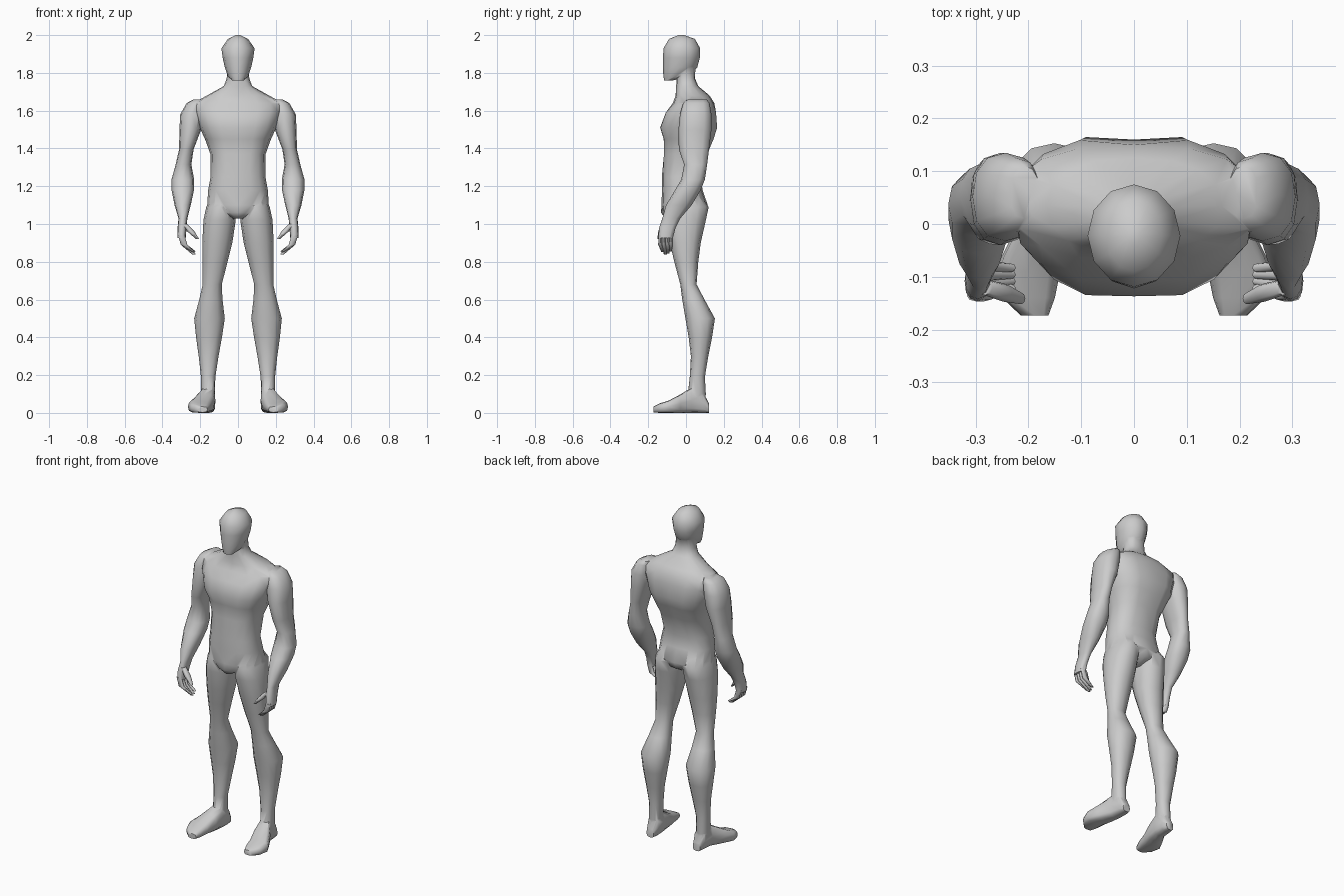
import bpy, bmesh, math


def spow(v, p):
    return math.copysign(abs(v) ** p, v)


def loft(name, rings, n=12, e=2.0, axis='z'):
    """Closed loft; ring = (position, low1, high1, low2, high2) across the axis."""
    bm = bmesh.new()
    loops = []
    for t, a0, a1, b0, b1 in rings:
        loop = []
        for i in range(n):
            ang = 2 * math.pi * i / n
            c, s = math.cos(ang), math.sin(ang)
            c = 0 if abs(c) < 1e-6 else c
            s = 0 if abs(s) < 1e-6 else s
            a = (a0 + a1) / 2 + (a1 - a0) / 2 * spow(c, 2 / e)
            b = (b0 + b1) / 2 + (b1 - b0) / 2 * spow(s, 2 / e)
            loop.append(bm.verts.new((a, b, t) if axis == 'z' else (a, t, b)))
        loops.append(loop)
    for p, q in zip(loops, loops[1:]):
        for i in range(n):
            j = (i + 1) % n
            bm.faces.new((p[i], p[j], q[j], q[i]))
    bm.faces.new(loops[0][::-1])
    bm.faces.new(loops[-1])
    bmesh.ops.recalc_face_normals(bm, faces=bm.faces)
    me = bpy.data.meshes.new(name)
    bm.to_mesh(me)
    bm.free()
    ob = bpy.data.objects.new(name, me)
    bpy.context.collection.objects.link(ob)
    return ob


def centred(rows):
    return [(z, -h, h, y0, y1) for z, h, y0, y1 in rows]


# Torso and neck
body = loft("body", centred([
    (1.03, .03, -.11, .05), (1.06, .09, -.132, .10), (1.10, .163, -.13, .115),
    (1.18, .158, -.127, .088), (1.25, .145, -.128, .078), (1.37, .146, -.124, .12),
    (1.45, .175, -.126, .155), (1.51, .203, -.145, .175), (1.59, .23, -.115, .168),
    (1.64, .235, -.07, .15), (1.68, .165, -.055, .125), (1.73, .075, -.052, .065),
    (1.77, .06, -.05, .048), (1.84, .055, -.06, .05)]), n=16, e=2.4)
# Spine groove and the dip between the chest muscles
for v in body.data.vertices:
    if abs(v.co.x) < 1e-4 and 1.3 < v.co.z < 1.62:
        v.co.y -= .015 if v.co.y > 0 else -.008

# Head
parts = [loft("head", centred([
    (1.76, .03, -.115, -.07), (1.785, .055, -.12, .02), (1.83, .07, -.122, .06),
    (1.88, .081, -.122, .073), (1.93, .088, -.119, .075), (1.98, .053, -.09, .047),
    (2.0, .012, -.04, -.01)]))]

# Leg
parts.append(loft("leg", [
    (1.16, .03, .14, -.09, .07), (1.09, .012, .168, -.12, .12), (1.02, .012, .183, -.113, .105),
    (.90, .03, .189, -.085, .078), (.80, .055, .188, -.062, .065), (.68, .086, .187, -.03, .056),
    (.60, .082, .205, -.02, .098), (.50, .07, .232, -.003, .153), (.40, .085, .222, .014, .138),
    (.30, .103, .208, .026, .118), (.19, .12, .196, .02, .10), (.10, .122, .196, .01, .105),
    (.04, .13, .19, .02, .10)], e=2.2))

# Foot
parts.append(loft("foot", [
    (.122, .132, .18, .0, .05), (.09, .12, .192, .0, .11), (.03, .12, .2, .0, .135),
    (-.03, .125, .235, .0, .098), (-.09, .14, .265, .0, .066), (-.14, .15, .25, .0, .05),
    (-.173, .162, .215, .003, .033)], e=3.2, axis='y'))

# Arm and palm
parts.append(loft("arm", [
    (1.66, .18, .235, .01, .11), (1.64, .175, .272, -.015, .125), (1.58, .18, .306, -.032, .135),
    (1.50, .195, .31, -.04, .135), (1.395, .235, .312, -.038, .122), (1.315, .247, .33, -.01, .112),
    (1.235, .232, .352, -.025, .10), (1.18, .233, .352, -.058, .078), (1.10, .25, .336, -.106, .03),
    (1.03, .268, .315, -.125, -.03), (.98, .272, .32, -.142, -.055),
    (.925, .277, .321, -.147, -.07)], e=2.3))

# Fingers and thumb
for i in range(4):
    y = -.136 + .019 * i
    tip = -.122 + .013 * i
    low = .835 + .012 * abs(i - 1.3)
    parts.append(loft("finger", [
        (.94, .283, .317, y - .0105, y + .0105), (.89, .268, .303, y - .011, y + .0105),
        (low, .224, .242, tip - .008, tip + .008)], n=8))
parts.append(loft("thumb", [
    (1.0, .268, .298, -.135, -.105), (.96, .23, .268, -.147, -.112),
    (.92, .206, .222, -.152, -.13)], n=8))

# Fuse the parts into one skin
bpy.context.view_layer.objects.active = body
body.select_set(True)
for part in parts:
    mod = body.modifiers.new("fuse", 'BOOLEAN')
    mod.operation, mod.solver, mod.object = 'UNION', 'EXACT', part
    bpy.ops.object.modifier_apply(modifier=mod.name)
    bpy.data.objects.remove(part)

# Keep the +x half and mirror it
bm = bmesh.new()
bm.from_mesh(body.data)
bmesh.ops.bisect_plane(bm, geom=bm.verts[:] + bm.edges[:] + bm.faces[:], dist=1e-5,
                       plane_co=(0, 0, 0), plane_no=(1, 0, 0), clear_inner=True)
bm.to_mesh(body.data)
bm.free()
mod = body.modifiers.new("mirror", 'MIRROR')
bpy.ops.object.modifier_apply(modifier=mod.name)
bpy.ops.object.shade_smooth_by_angle(angle=math.radians(55))
